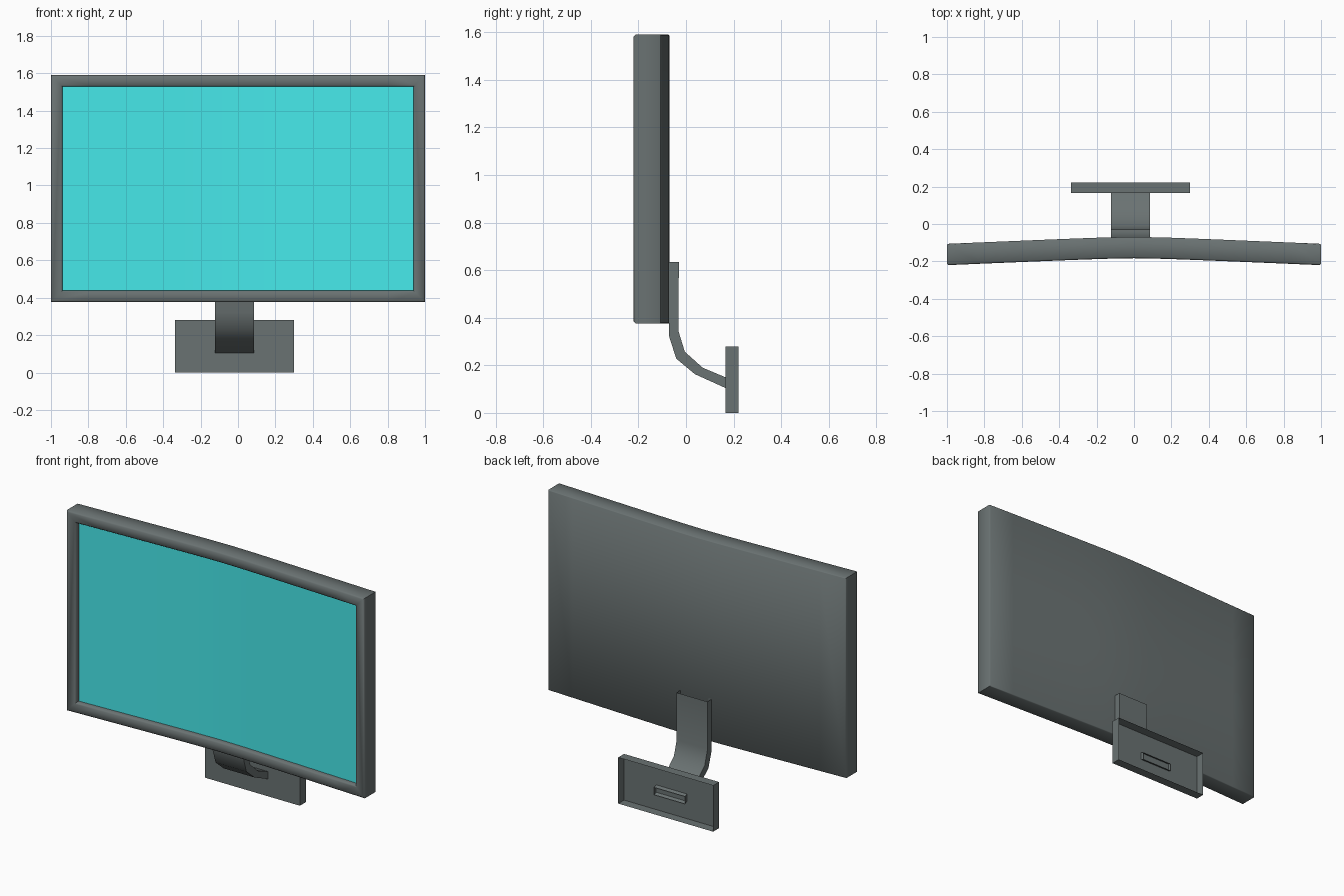
import bpy, bmesh, math

if "Cube" in bpy.data.objects:
    bpy.data.objects.remove(bpy.data.objects["Cube"])

COLS = 12
Z0, Z1 = 0.376, 1.59
DARK = (0.144, 0.169, 0.169, 1)
CYAN = (0.063, 0.82, 0.835, 1)


def material(name, color):
    mat = bpy.data.materials.new(name)
    mat.diffuse_color = color
    mat.use_nodes = True
    mat.node_tree.nodes["Principled BSDF"].inputs["Base Color"].default_value = mat.diffuse_color
    return mat


dark_grey = material("dark_grey", DARK)
cyan = material("cyan", CYAN)


def make(name, bm, mat, angle=None):
    me = bpy.data.meshes.new(name)
    bm.to_mesh(me)
    bm.free()
    me.materials.append(mat)
    ob = bpy.data.objects.new(name, me)
    bpy.context.collection.objects.link(ob)
    if angle:
        bpy.ops.object.select_all(action='DESELECT')
        bpy.context.view_layer.objects.active = ob
        ob.select_set(True)
        bpy.ops.object.shade_smooth_by_angle(angle=math.radians(angle))
    return ob


def bend(x):
    # gentle wrap towards the viewer at both ends
    f = lambda v: math.sqrt(v * v + 0.02) - math.sqrt(0.02)
    return -0.037 * f(x) / f(1)


def row(bm, inset, y, z):
    xs = [(1 - inset) * (-1 + 2 * i / COLS) for i in range(COLS + 1)]
    return [bm.verts.new((x, y + bend(x), z)) for x in xs]


def strip(bm, lo, hi):
    for i in range(COLS):
        bm.faces.new((lo[i], lo[i + 1], hi[i + 1], hi[i]))


# curved housing: nested rectangular rings from back to screen recess
bm = bmesh.new()
rings = []
for inset, y in [(0.004, -0.069), (0, -0.073), (0, -0.175), (0.008, -0.183),
                 (0.054, -0.183), (0.062, -0.175), (0.062, -0.152)]:
    rings.append((row(bm, inset, y, Z0 + inset), row(bm, inset, y, Z1 - inset)))
strip(bm, *rings[0])
for (lo_a, hi_a), (lo_b, hi_b) in zip(rings, rings[1:]):
    strip(bm, lo_a, lo_b)
    strip(bm, hi_a, hi_b)
    for e in (0, -1):
        bm.faces.new((lo_a[e], hi_a[e], hi_b[e], lo_b[e]))
bmesh.ops.recalc_face_normals(bm, faces=bm.faces)
# the opening is closed by the screen, so make sure the back faces +y
back = max(bm.faces, key=lambda f: f.calc_area())
if back.normal.y < 0:
    bmesh.ops.reverse_faces(bm, faces=bm.faces)
make("screen_housing", bm, dark_grey, 55)

# screen
bm = bmesh.new()
strip(bm, row(bm, 0.062, -0.152, Z0 + 0.062), row(bm, 0.062, -0.152, Z1 - 0.062))
make("screen", bm, cyan, 30)

# bent hollow neck, open at both ends
rear = [(-0.03, 0.635), (-0.032, 0.345), (-0.005, 0.257), (0.07, 0.19),
        (0.165, 0.15), (0.185, 0.142)]
fore = [(-0.071, 0.635), (-0.071, 0.322), (-0.041, 0.228), (0.037, 0.163),
        (0.165, 0.105), (0.185, 0.097)]
bm = bmesh.new()
sections = [[bm.verts.new((x, *p)) for x, p in
             ((-0.122, a), (0.085, a), (0.085, b), (-0.122, b))]
            for a, b in zip(rear, fore)]
for s, t in zip(sections, sections[1:]):
    for i in range(4):
        j = (i + 1) % 4
        bm.faces.new((s[i], s[j], t[j], t[i]))
bmesh.ops.recalc_face_normals(bm, faces=bm.faces)
make("neck", bm, dark_grey, 40)

# mounting base: thin shell open at the back
bm = bmesh.new()
bmesh.ops.create_cube(bm, size=1)
bmesh.ops.scale(bm, vec=(0.637, 0.056, 0.28), verts=bm.verts)
bmesh.ops.translate(bm, vec=(-0.0185, 0.193, 0.14), verts=bm.verts)
bm.normal_update()
bmesh.ops.delete(bm, geom=[f for f in bm.faces if f.normal.y > 0.9], context='FACES')
make("base", bm, dark_grey)
